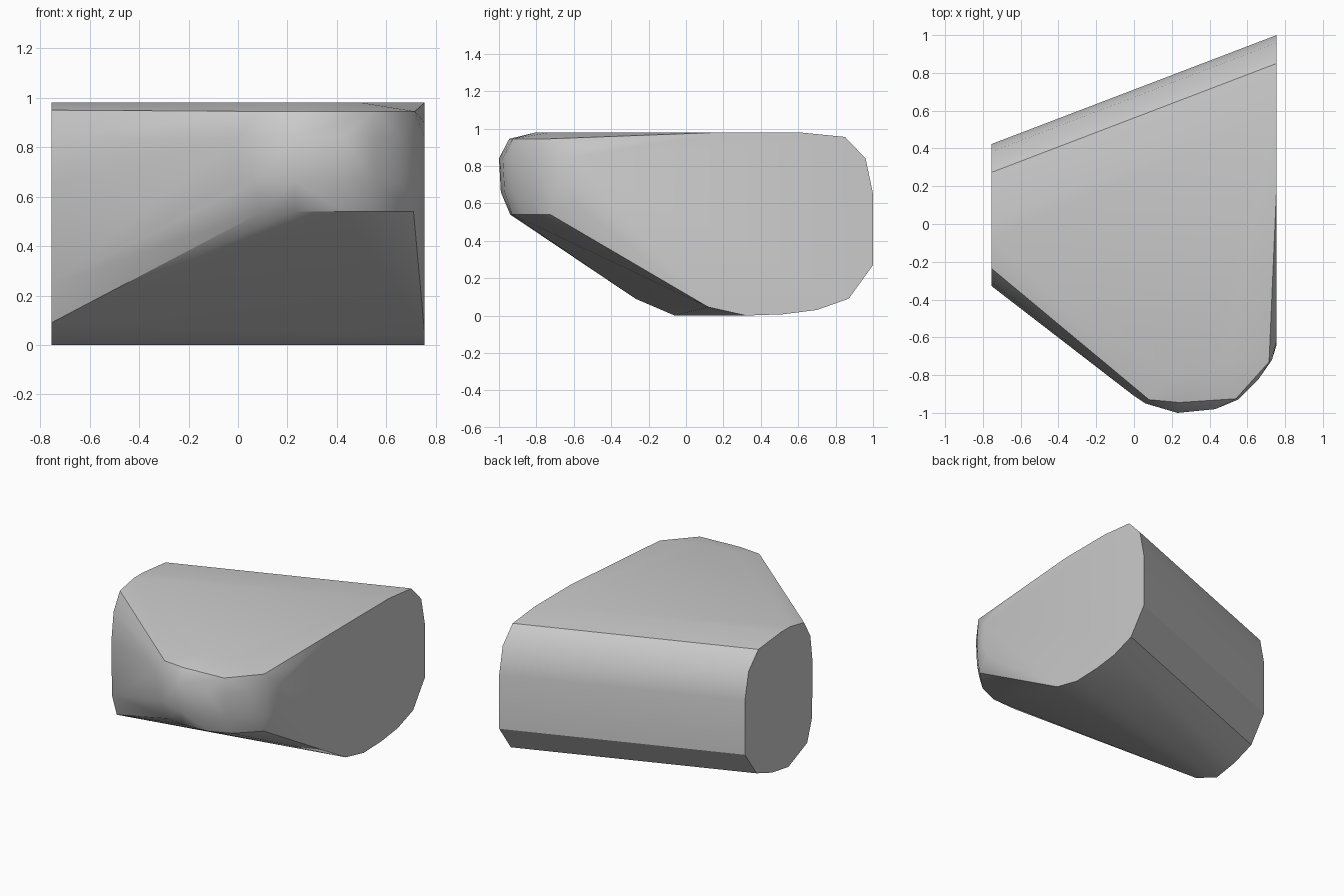
import bpy
import bmesh
import math

cube = bpy.data.objects.get("Cube")
if cube:
    bpy.data.objects.remove(cube, do_unlink=True)

HALF = 0.755   # half width between the flat ends
SHIFT = 0.577  # how far the back sweeps between the ends

grey = bpy.data.materials.new("plain grey")
grey.use_nodes = True
colour = (0.6, 0.6, 0.6, 1)
grey.diffuse_color = colour
grey.node_tree.nodes["Principled BSDF"].inputs["Base Color"].default_value = colour

# Rounded back profile (y, z) at the wide end, swept to the narrow end
back = [(0.6, 0.98), (0.85, 0.955), (0.96, 0.84), (1.0, 0.65), (1.0, 0.27),
        (0.87, 0.09), (0.7, 0.03), (0.52, 0.007)]
points = [(HALF, y, z) for y, z in back]
points += [(-HALF, y - SHIFT, z) for y, z in back]

# Front edge of each flat end (y, z)
wide_front = [(0.2, 0.98), (-0.5, 0.9), (-0.62, 0.84), (-0.64, 0.72),
              (-0.6, 0.6), (0.12, 0.045), (0.32, 0)]
narrow_front = [(-0.08, 0.98), (-0.235, 0.95), (-0.305, 0.83), (-0.328, 0.65),
                (-0.325, 0.25), (-0.27, 0.09), (-0.06, 0)]
points += [(HALF, y, z) for y, z in wide_front]
points += [(-HALF, y, z) for y, z in narrow_front]

# Rounded nose, one row of (x, y) for each height
nose = {
    0.98: [(0.2, -0.8), (0.35, -0.8), (0.5, -0.72)],
    0.945: [(0.08, -0.93), (0.24, -0.945), (0.54, -0.925), (0.715, -0.73)],
    0.84: [(0.0, -0.91), (0.06, -0.95), (0.23, -1.0), (0.43, -0.98),
           (0.55, -0.93), (0.66, -0.82), (0.73, -0.72)],
    0.66: [(0.0, -0.9), (0.06, -0.94), (0.23, -0.99), (0.43, -0.97),
           (0.55, -0.92), (0.66, -0.81), (0.73, -0.72)],
    0.54: [(0.1, -0.92), (0.23, -0.94), (0.42, -0.93), (0.56, -0.87),
           (0.71, -0.725)],
}
points += [(x, y, z) for z, row in nose.items() for x, y in row]

# Skin the outline into one closed block
bm = bmesh.new()
for p in points:
    bm.verts.new(p)
result = bmesh.ops.convex_hull(bm, input=bm.verts[:])
loose = {g for g in result["geom_interior"] + result["geom_unused"]
         if isinstance(g, bmesh.types.BMVert)}
bmesh.ops.delete(bm, geom=list(loose), context="VERTS")
bmesh.ops.dissolve_limit(bm, angle_limit=math.radians(1.5),
                         verts=bm.verts[:], edges=bm.edges[:])
bmesh.ops.recalc_face_normals(bm, faces=bm.faces[:])
mesh = bpy.data.meshes.new("tapered_block")
bm.to_mesh(mesh)
bm.free()
mesh.materials.append(grey)

block = bpy.data.objects.new("tapered_block", mesh)
bpy.context.collection.objects.link(block)
bpy.context.view_layer.objects.active = block
block.select_set(True)
bpy.ops.object.shade_smooth_by_angle(angle=math.radians(32))
